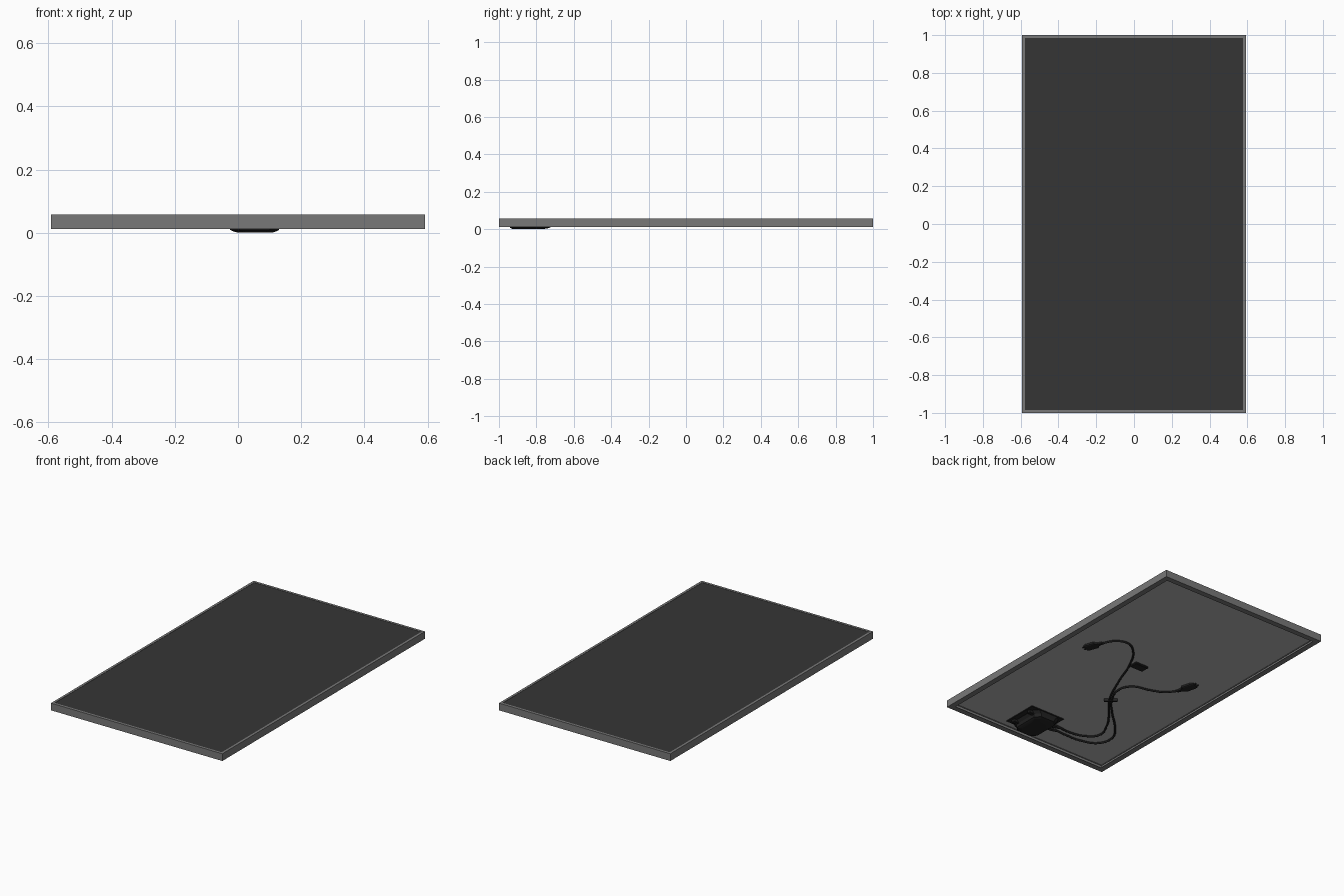
import bpy, bmesh, math
from mathutils import Matrix, Vector

if "Cube" in bpy.data.objects:
    bpy.data.objects.remove(bpy.data.objects["Cube"])

HX, HY = 0.592, 1.0      # half size of the panel
BACK = 0.048             # height of the rear sheet


def material(name, r, g, b):
    m = bpy.data.materials.new(name)
    m.diffuse_color = (r, g, b, 1)
    m.use_nodes = True
    m.node_tree.nodes["Principled BSDF"].inputs["Base Color"].default_value = m.diffuse_color
    return m


ALU = material("grey_aluminium", 0.19, 0.19, 0.19)
GLASS = material("dark_cells", 0.036, 0.036, 0.036)
SHEET = material("pale_rear_sheet", 0.45, 0.45, 0.45)
BLACK = material("black_plastic", 0.016, 0.016, 0.016)


def finish(name, bm, mat, smooth=False):
    bmesh.ops.recalc_face_normals(bm, faces=bm.faces)
    me = bpy.data.meshes.new(name)
    bm.to_mesh(me)
    bm.free()
    me.materials.append(mat)
    ob = bpy.data.objects.new(name, me)
    bpy.context.collection.objects.link(ob)
    if smooth:
        for p in me.polygons:
            p.use_smooth = True
    return ob


def box(name, x0, x1, y0, y1, z0, z1, mat, angle=0.0, bevel=0.0):
    bm = bmesh.new()
    mid = Vector(((x0 + x1) / 2, (y0 + y1) / 2, (z0 + z1) / 2))
    mx = (Matrix.Translation(mid) @ Matrix.Rotation(angle, 4, 'Z')
          @ Matrix.Diagonal((x1 - x0, y1 - y0, z1 - z0, 1)))
    bmesh.ops.create_cube(bm, size=1, matrix=mx)
    if bevel:
        bmesh.ops.bevel(bm, geom=bm.edges[:], offset=bevel, segments=1, affect='EDGES')
    return finish(name, bm, mat)


def loft(name, rings, mat):
    """Skin a list of equal-length point rings and cap both ends."""
    bm = bmesh.new()
    vs = [[bm.verts.new(p) for p in r] for r in rings]
    n = len(vs[0])
    for a, b in zip(vs, vs[1:]):
        for i in range(n):
            j = (i + 1) % n
            bm.faces.new((a[i], a[j], b[j], b[i]))
    bm.faces.new(vs[0])
    bm.faces.new(vs[-1])
    return finish(name, bm, mat)


# Frame: channel profile (inset, z) mitred around the rectangle
profile = [(0, 0.012), (0.035, 0.012), (0.035, 0.015), (0.010, 0.015),
           (0.010, 0.046), (0.015, 0.046), (0.015, 0.057), (0, 0.057)]
bm = bmesh.new()
rings = [[bm.verts.new((sx * (HX - d), sy * (HY - d), z)) for d, z in profile]
         for sx, sy in ((-1, -1), (1, -1), (1, 1), (-1, 1))]
for k in range(4):
    a, b = rings[k], rings[(k + 1) % 4]
    for i in range(len(profile)):
        j = (i + 1) % len(profile)
        bm.faces.new((a[i], a[j], b[j], b[i]))
finish("frame", bm, ALU)

# Laminate: dark front and pale rear sheet
lx, ly = HX - 0.0145, HY - 0.0145
box("front_glass", -lx, lx, -ly, ly, 0.051, 0.0555, GLASS)
box("rear_sheet", -lx, lx, -ly, ly, BACK, 0.051, SHEET)

# Junction box: base plate and stepped lid with cut corners
box("junction_base", -0.06, 0.185, -0.945, -0.71, 0.042, BACK, BLACK, bevel=0.002)


def octagon(x0, x1, y0, y1, c, z):
    return [(x0 + c, y0, z), (x1 - c, y0, z), (x1, y0 + c, z), (x1, y1 - c, z),
            (x1 - c, y1, z), (x0 + c, y1, z), (x0, y1 - c, z), (x0, y0 + c, z)]


loft("junction_lid", [
    octagon(-0.040, 0.150, -0.945, -0.715, 0.025, 0.042),
    octagon(-0.030, 0.135, -0.945, -0.720, 0.030, 0.026),
    octagon(-0.025, 0.130, -0.942, -0.725, 0.030, 0.009),
    octagon(-0.015, 0.120, -0.935, -0.740, 0.030, 0.004),
    octagon(0.000, 0.108, -0.925, -0.770, 0.030, 0.000)], BLACK)
for i, y in enumerate((-0.90, -0.76)):
    box(f"lid_clip_{i + 1}", 0.13, 0.17, y - 0.012, y + 0.012, 0.024, 0.044, BLACK, bevel=0.003)


def tube(name, p0, p1, r0, r1, sides=12):
    p0, p1 = Vector(p0), Vector(p1)
    d = p1 - p0
    bm = bmesh.new()
    mx = Matrix.Translation((p0 + p1) / 2) @ d.to_track_quat('Z', 'Y').to_matrix().to_4x4()
    bmesh.ops.create_cone(bm, cap_ends=True, segments=sides, radius1=r0, radius2=r1,
                          depth=d.length, matrix=mx)
    return finish(name, bm, BLACK)


# Cable glands on the side of the box
CZ = 0.040
for i, y in enumerate((-0.795, -0.835)):
    tube(f"gland_nut_{i + 1}", (-0.02, y, 0.034), (-0.075, y, 0.036), 0.014, 0.012, 6)
    tube(f"gland_sleeve_{i + 1}", (-0.075, y, 0.036), (-0.105, y, 0.038), 0.010, 0.007)


# Cables: smooth curves turned into round tubes
def cable(name, pts):
    cu = bpy.data.curves.new(name, 'CURVE')
    cu.dimensions = '3D'
    cu.bevel_depth = 0.006
    cu.bevel_resolution = 2
    cu.resolution_u = 8
    cu.use_fill_caps = True
    sp = cu.splines.new('BEZIER')
    sp.bezier_points.add(len(pts) - 1)
    for bp, (x, y) in zip(sp.bezier_points, pts):
        bp.co = (x, y, CZ)
        bp.handle_left_type = bp.handle_right_type = 'AUTO'
    cu.materials.append(BLACK)
    ob = bpy.data.objects.new(name, cu)
    bpy.context.collection.objects.link(ob)


cable("cable_inner", [(-0.09, -0.795), (-0.19, -0.80), (-0.28, -0.775), (-0.333, -0.715),
                      (-0.30, -0.607), (-0.22, -0.49), (-0.115, -0.361), (-0.016, -0.156),
                      (0.063, 0.039), (0.148, 0.168), (0.230, 0.218), (0.304, 0.190),
                      (0.347, 0.115)])
cable("cable_outer", [(-0.09, -0.835), (-0.19, -0.84), (-0.286, -0.835), (-0.39, -0.79),
                      (-0.414, -0.696), (-0.345, -0.586), (-0.223, -0.465), (-0.128, -0.355),
                      (-0.08, -0.225), (-0.115, -0.155), (-0.222, -0.120), (-0.305, -0.081),
                      (-0.358, -0.015)])

# Tie holding both cables together
box("cable_tie", -0.162, -0.082, -0.362, -0.354, 0.032, BACK, BLACK, angle=math.radians(140))


# Connectors: flat bodies that widen from the cable, with a pair of prongs
def connector(name, start, end):
    p, q = Vector((*start, CZ)), Vector((*end, CZ))
    d = (q - p).normalized()
    s = Vector((-d.y, d.x, 0))
    length = (q - p).length
    up = Vector((0, 0, 1))
    rings = []
    for t, w, h in ((0, 0.009, 0.006), (0.25, 0.012, 0.007), (0.4, 0.030, 0.008),
                    (0.85, 0.030, 0.008), (1, 0.022, 0.006)):
        c = p + d * (t * length)
        rings.append([c - s * w - up * h * 0.6, c - s * w * 0.8 - up * h,
                      c + s * w * 0.8 - up * h, c + s * w - up * h * 0.6,
                      c + s * w + up * h * 0.8, c - s * w + up * h * 0.8])
    loft(name, rings, BLACK)
    for i, k in enumerate((-1, 1)):
        tube(f"{name}_prong_{i + 1}", q - d * 0.01 + s * k * 0.011,
             q + d * 0.012 + s * k * 0.011, 0.005, 0.004, 8)


connector("connector_a", (0.345, 0.125), (0.385, 0.015))
connector("connector_b", (-0.353, -0.025), (-0.388, 0.098))

# Small separate plate in the middle of the rear sheet
box("rear_plate", -0.045, 0.050, 0.020, 0.078, 0.034, BACK, BLACK, bevel=0.004)

# Smooth the cables, keep hard edges elsewhere
for ob in list(bpy.data.objects):
    if ob.type == 'CURVE':
        for sp in ob.data.splines:
            sp.use_smooth = True
